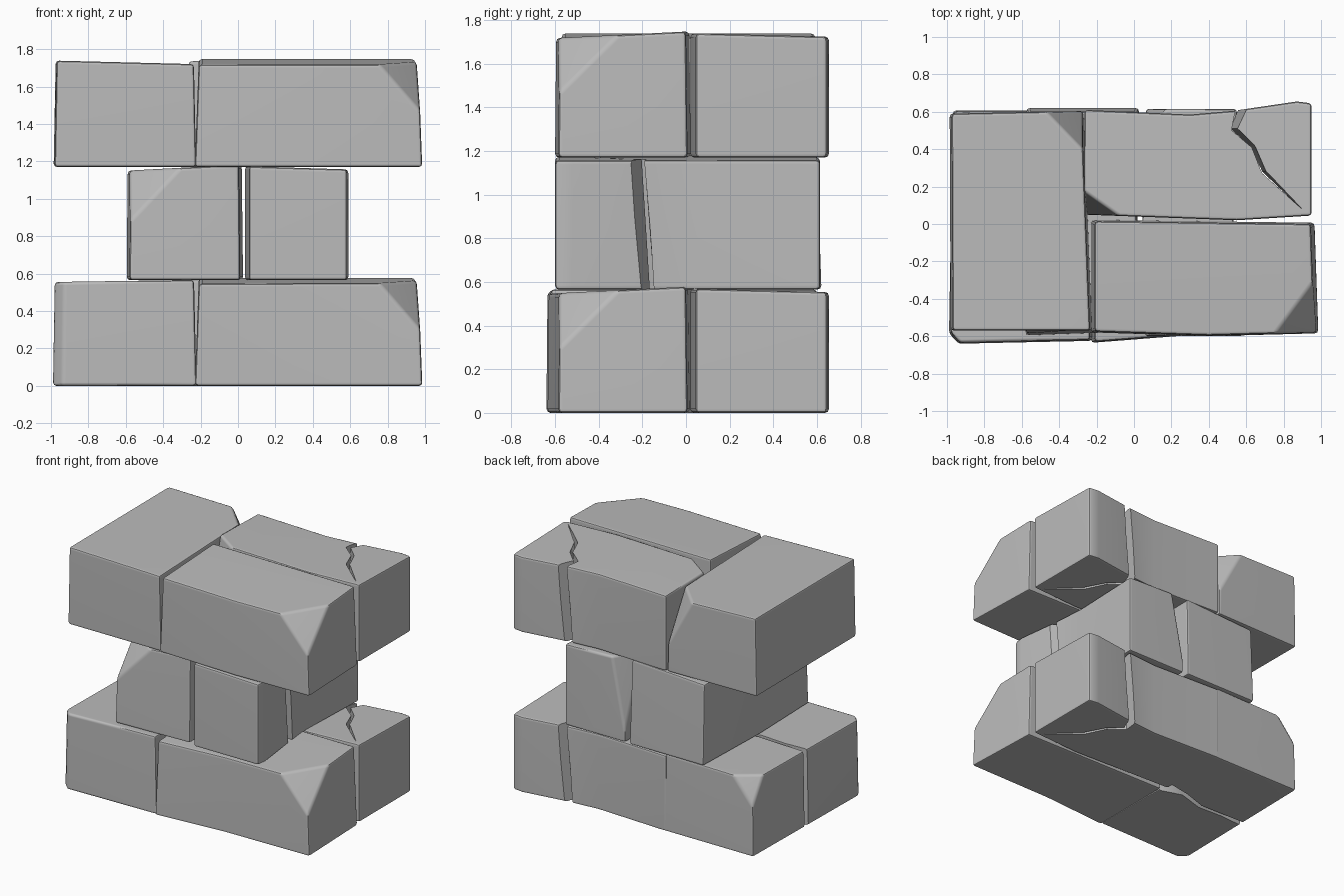
import bpy, bmesh, math
from mathutils import Matrix, Vector

cube = bpy.data.objects.get("Cube")
if cube:
    bpy.data.objects.remove(cube, do_unlink=True)

stone = bpy.data.materials.new("grey stone")
stone.use_nodes = True
GREY = (0.5, 0.5, 0.5, 1)
stone.diffuse_color = GREY
stone.node_tree.nodes["Principled BSDF"].inputs["Base Color"].default_value = GREY

H = 0.56  # brick height before placing


def prism(bottom, top):
    """Closed solid between two outlines with the same point count."""
    bm = bmesh.new()
    lo = [bm.verts.new(p) for p in bottom]
    hi = [bm.verts.new(p) for p in top]
    bm.faces.new(lo)
    bm.faces.new(hi)
    for i in range(len(lo)):
        j = (i + 1) % len(lo)
        bm.faces.new((lo[i], lo[j], hi[j], hi[i]))
    bmesh.ops.recalc_face_normals(bm, faces=bm.faces)
    return bm


def chip_corner(bm, a, b, c):
    """Slice off the corner outside the plane through three points."""
    a, b, c = Vector(a), Vector(b), Vector(c)
    normal = (b - a).cross(c - a).normalized()
    middle = sum((v.co for v in bm.verts), Vector()) / len(bm.verts)
    if normal.dot(middle - a) > 0:
        normal = -normal
    cut = bmesh.ops.bisect_plane(bm, geom=bm.verts[:] + bm.edges[:] + bm.faces[:],
                                 plane_co=a, plane_no=normal, clear_outer=True)
    rim = [e for e in cut["geom_cut"] if isinstance(e, bmesh.types.BMEdge)]
    bmesh.ops.holes_fill(bm, edges=rim, sides=0)
    bmesh.ops.recalc_face_normals(bm, faces=bm.faces)


def make_object(name, bm, matrix):
    mesh = bpy.data.meshes.new(name)
    bm.transform(matrix)
    bm.to_mesh(mesh)
    bm.free()
    mesh.materials.append(stone)
    obj = bpy.data.objects.new(name, mesh)
    bpy.context.collection.objects.link(obj)
    return obj


def brick(name, outline, matrix, slope=(0, 0), flare=(1, 1), chips=(), crack=None, lean=0.0):
    cx = sum(p[0] for p in outline) / len(outline)
    cy = sum(p[1] for p in outline) / len(outline)
    bottom = [(cx + (x - cx) * flare[0], cy + (y - cy) * flare[1], 0) for x, y in outline]
    top = [(x, y, H + slope[0] * (x - cx) + slope[1] * (y - cy)) for x, y in outline]
    bm = prism(bottom, top)
    for chip in chips:
        chip_corner(bm, *chip)
    sharp = [e for e in bm.edges if e.calc_face_angle(0) > math.radians(18)]
    bmesh.ops.bevel(bm, geom=sharp, offset=0.018, segments=2, profile=0.5,
                    affect='EDGES', clamp_overlap=True)
    obj = make_object(name, bm, matrix)
    bpy.ops.object.select_all(action='DESELECT')
    bpy.context.view_layer.objects.active = obj
    obj.select_set(True)
    if crack:
        low = [(x - lean * y, y, -0.1) for x, y in crack]
        high = [(x, y, H + 0.1) for x, y in crack]
        cutter = make_object("crack_cutter", prism(low, high), matrix)
        cutter.hide_render = True
        mod = obj.modifiers.new("crack", 'BOOLEAN')
        mod.operation = 'DIFFERENCE'
        mod.solver = 'EXACT'
        mod.object = cutter
        bpy.ops.object.modifier_apply(modifier=mod.name)
        bpy.data.objects.remove(cutter, do_unlink=True)
    bpy.ops.object.shade_smooth_by_angle(angle=math.radians(40))
    weighted = obj.modifiers.new("even_normals", 'WEIGHTED_NORMAL')
    weighted.keep_sharp = True
    return obj


# Long plain brick with a chipped front corner
plain = dict(
    outline=[(-0.21, 0.015), (-0.21, -0.575), (0.4, -0.595), (0.965, -0.58), (0.945, 0.0)],
    slope=(0, 0.05), flare=(1.035, 1.02),
    chips=[((0.75, -0.59, H - 0.01), (0.945, -0.33, H), (0.975, -0.59, 0.29))])

# Long brick with a jagged crack through one end
cracked = dict(
    outline=[(-0.265, 0.05), (0.55, 0.02), (0.95, 0.045), (0.95, 0.645), (0.87, 0.655),
             (0.53, 0.605), (0.3, 0.585), (-0.265, 0.61)],
    slope=(0, -0.025),
    chips=[((-0.265, 0.17, H), (-0.08, 0.04, H), (-0.265, 0.045, 0.05))],
    crack=[(0.57, 0.7), (0.53, 0.5), (0.635, 0.41), (0.69, 0.27), (0.9, 0.08),
           (0.71, 0.28), (0.65, 0.42), (0.56, 0.51), (0.65, 0.7)],
    lean=0.1)

# Wide end brick laid across the course
header = dict(
    outline=[(-0.97, -0.57), (-0.235, -0.57), (-0.28, 0.605), (-0.975, 0.59)],
    slope=(-0.025, 0), flare=(1.03, 1.0),
    chips=[((-0.47, 0.6, H), (-0.27, 0.39, H), (-0.27, 0.6, 0.2))])

# Bottom end brick, split across the middle
split_header = dict(
    outline=[(-0.98, -0.58), (-0.93, -0.635), (-0.235, -0.62), (-0.25, 0.6), (-0.96, 0.6)],
    slope=(0.015, 0), flare=(1.03, 1.01),
    chips=[((-0.8, 0.6, H), (-0.97, 0.47, H), (-0.97, 0.6, 0.36))],
    crack=[(-1.05, -0.02), (-0.8, 0.0), (-0.6, -0.01), (-0.4, 0.05), (-0.15, -0.03),
           (-0.15, 0.13), (-0.42, 0.08), (-0.6, 0.02), (-0.8, 0.025), (-1.05, 0.03)])

# Top course
top_place = Matrix.Translation((0, 0, 1.17))
brick("top_header_brick", matrix=top_place, **header)
brick("top_front_brick", matrix=top_place, **plain)
brick("top_back_brick", matrix=top_place, **cracked)

# Bottom course, with a bulging front on its long brick
base_place = Matrix.Identity(4)
bulged = dict(plain, outline=[(-0.21, 0.01), (-0.21, -0.63), (0.3, -0.59),
                              (0.965, -0.58), (0.945, 0.0)])
brick("bottom_header_brick", matrix=base_place, **split_header)
brick("bottom_front_brick", matrix=base_place, **bulged)
brick("bottom_back_brick", matrix=base_place, **cracked)


# Middle course: the two long bricks turned a quarter
def quarter_turn(width, shift_x, shift_y):
    return Matrix(((0, width, 0, shift_x), (-1, 0, 0, shift_y), (0, 0, 1.07, 0.565), (0, 0, 0, 1)))


brick("middle_right_brick", matrix=quarter_turn(1.0, 0.005, 0.39), **plain)
brick("middle_left_brick", matrix=quarter_turn(0.87, 0.02, 0.35), **cracked)
